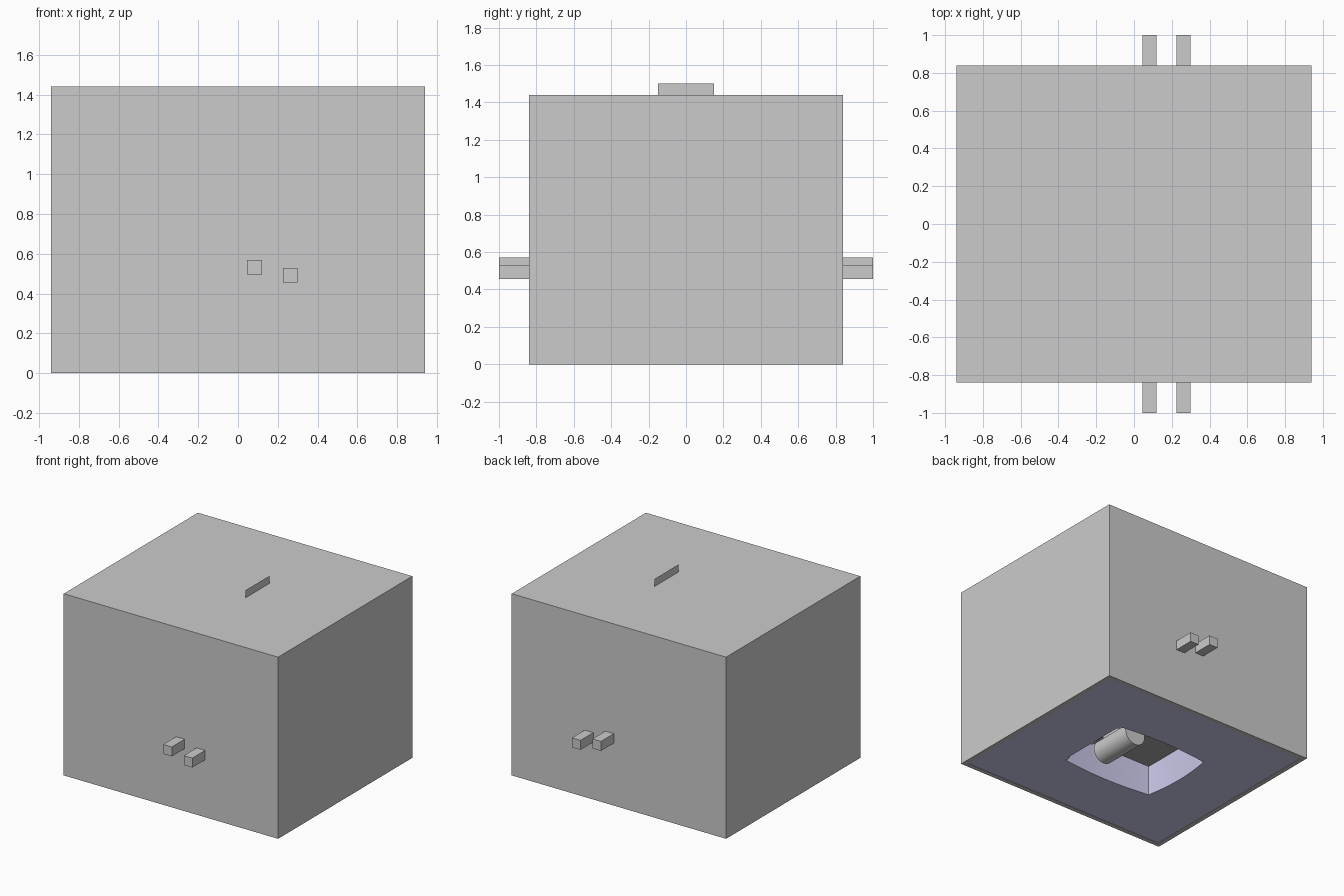
import bpy, bmesh, math

if "Cube" in bpy.data.objects:
    bpy.data.objects.remove(bpy.data.objects["Cube"])

def mesh_object(name, verts, faces, color=None):
    me = bpy.data.meshes.new(name)
    me.from_pydata(verts, [], faces)
    ob = bpy.data.objects.new(name, me)
    bpy.context.collection.objects.link(ob)
    if color:
        mat = bpy.data.materials.new(name + "_colour")
        mat.diffuse_color = color
        mat.use_nodes = True
        mat.node_tree.nodes["Principled BSDF"].inputs["Base Color"].default_value = mat.diffuse_color
        me.materials.append(mat)
    return ob

def box(name, x0, x1, y0, y1, z0, z1):
    bpy.ops.mesh.primitive_cube_add(size=1, location=((x0+x1)/2, (y0+y1)/2, (z0+z1)/2))
    ob = bpy.context.object
    ob.name = name
    ob.scale = (x1-x0, y1-y0, z1-z0)
    return ob

# housing: thin walls, open underneath
W, D, H, T = 0.94, 0.84, 1.44, 0.035
box("housing_top", -W, W, -D, D, H-T, H)
for s in (-1, 1):
    box("housing_side", min(s*W, s*(W-T)), max(s*W, s*(W-T)), -D, D, 0, H-T)
    box("housing_end", -W+T, W-T, min(s*D, s*(D-T)), max(s*D, s*(D-T)), 0, H-T)

# base slab with an opening whose edges bow outward
N, HX, HY, BOW, TOP = 12, 0.40, 0.31, 0.03, 0.24
def ring(hx, hy, bow, z):
    corners = [(hx, -hy), (hx, hy), (-hx, hy), (-hx, -hy)]
    normals = [(1, 0), (0, 1), (-1, 0), (0, -1)]
    pts = []
    for k in range(4):
        (ax, ay), (bx, by), (nx, ny) = corners[k], corners[(k+1) % 4], normals[k]
        b = bow if k else 0
        for i in range(N):
            t = i / N
            o = b * 4 * t * (1-t)
            pts.append((ax+(bx-ax)*t+nx*o, ay+(by-ay)*t+ny*o, z))
    return pts
L = 4 * N
rings = [ring(W-T, D-T, 0, TOP), ring(W-T, D-T, 0, 0.003), ring(HX, HY, BOW, 0.003), ring(HX, HY, 0, TOP)]
faces = [(r*L+i, ((r+1) % 4)*L+i, ((r+1) % 4)*L+(i+1) % L, r*L+(i+1) % L)
         for r in range(4) for i in range(L)]
slab = mesh_object("base_slab", sum(rings, []), faces, (0.62, 0.6, 0.85, 1))
bm = bmesh.new()
bm.from_mesh(slab.data)
bmesh.ops.recalc_face_normals(bm, faces=bm.faces)
bm.to_mesh(slab.data)
bm.free()
bpy.context.view_layer.objects.active = slab
slab.select_set(True)
bpy.ops.object.shade_smooth_by_angle(angle=math.radians(30))

# dark ceiling of the recess
mesh_object("recess_ceiling", [(-.45, -.36, TOP), (-.45, .36, TOP), (.45, .36, TOP), (.45, -.36, TOP)],
            [(0, 1, 2, 3)], (0.4, 0.4, 0.4, 1))

# two guide bars through the housing
box("guide_bar_high", 0.045, 0.12, -1, 1, 0.495, 0.57)
box("guide_bar_low", 0.225, 0.30, -1, 1, 0.455, 0.53)

# strip running out of the top, down to a roll
X = 0.17
mesh_object("strip", [(X, -.15, .12), (X, .15, .12), (X, .15, 1.5), (X, -.15, 1.5)], [(0, 1, 2, 3)])
bpy.ops.mesh.primitive_cylinder_add(vertices=48, radius=0.09, depth=0.36, location=(0.14, 0, 0.1),
                                    rotation=(math.pi/2, 0, 0))
bpy.context.object.name = "roll"
bpy.ops.object.shade_smooth_by_angle(angle=math.radians(30))

# small hinge knuckles along one edge of the opening
for y in (-0.30, 0, 0.30):
    bpy.ops.mesh.primitive_cylinder_add(vertices=16, radius=0.015, depth=0.04, location=(0.39, y, 0.02),
                                        rotation=(math.pi/2, 0, 0))
    bpy.context.object.name = "hinge_knuckle"
